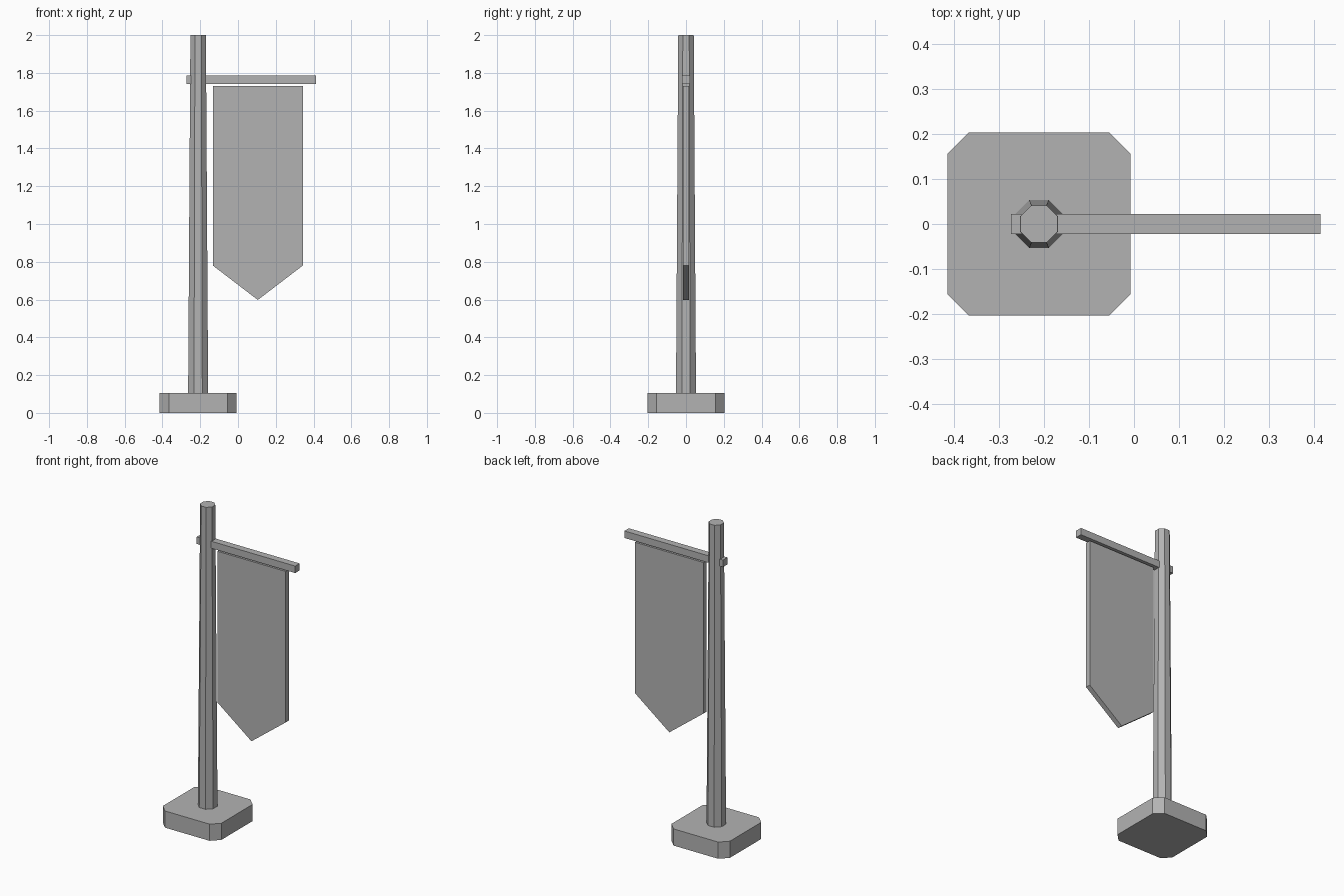
import bpy, bmesh, math

cube = bpy.data.objects.get("Cube")
if cube:
    bpy.data.objects.remove(cube, do_unlink=True)

grey = bpy.data.materials.new("plain_grey")
grey.use_nodes = True
colour = (0.45, 0.45, 0.45, 1)
grey.diffuse_color = colour
grey.node_tree.nodes["Principled BSDF"].inputs["Base Color"].default_value = colour

POLE_X = -0.211


def make_object(name, bm):
    bmesh.ops.recalc_face_normals(bm, faces=bm.faces)
    mesh = bpy.data.meshes.new(name)
    bm.to_mesh(mesh)
    bm.free()
    mesh.materials.append(grey)
    obj = bpy.data.objects.new(name, mesh)
    bpy.context.collection.objects.link(obj)
    return obj


def extrude_outline(name, points, direction):
    """Solid made by extruding a flat outline along a direction."""
    bm = bmesh.new()
    face = bm.faces.new([bm.verts.new(p) for p in points])
    result = bmesh.ops.extrude_face_region(bm, geom=[face])
    moved = [v for v in result["geom"] if isinstance(v, bmesh.types.BMVert)]
    bmesh.ops.translate(bm, vec=direction, verts=moved)
    if not face.is_valid or len(bm.faces) < len(points) + 2:
        bm.faces.new([v for v in bm.verts if v not in moved])
    return make_object(name, bm)


# Square foot with cut corners
half, cut = 0.2035, 0.048
inner = half - cut
corners = [(half, -inner), (half, inner), (inner, half), (-inner, half),
           (-half, inner), (-half, -inner), (-inner, -half), (inner, -half)]
extrude_outline("base", [(POLE_X + x, y, 0) for x, y in corners], (0, 0, 0.105))

# Tapered eight-sided pole with flats facing the axes
bm = bmesh.new()
to_corner = 1 / math.cos(math.pi / 8)
bmesh.ops.create_cone(bm, cap_ends=True, segments=8, radius1=0.053 * to_corner,
                      radius2=0.041 * to_corner, depth=1.9)
angles = [math.atan2(v.co.y, v.co.x) for v in bm.verts]
# Turn so that no corner lies on an axis
offset = angles[0] % (math.pi / 4)
for v, a in zip(bm.verts, angles):
    r = v.co.xy.length
    a += math.pi / 8 - offset
    v.co.x, v.co.y = POLE_X + r * math.cos(a), r * math.sin(a)
    v.co.z += 1.05
make_object("pole", bm)

# Crossbar running through the pole
left, right, depth = -0.273, 0.414, 0.022
extrude_outline("crossbar", [(left, -depth, 1.742), (right, -depth, 1.742),
                             (right, -depth, 1.786), (left, -depth, 1.786)],
                (0, 2 * depth, 0))

# Hanging banner with a pointed lower end
outline = [(-0.133, 1.731), (-0.133, 0.78), (0.105, 0.598), (0.343, 0.78), (0.343, 1.731)]
extrude_outline("banner", [(x, -0.016, z) for x, z in outline], (0, 0.032, 0))
